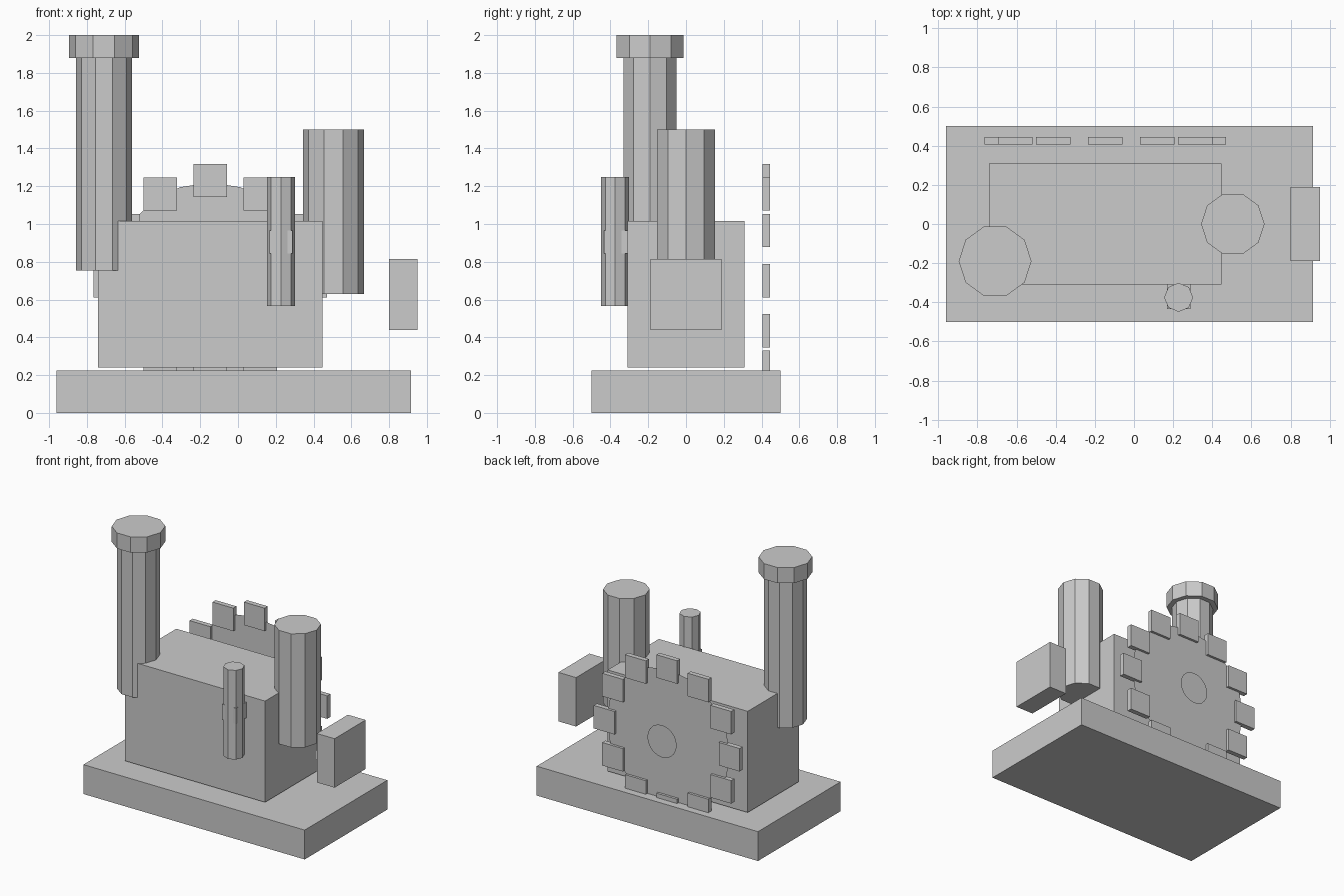
import bpy
import math

if "Cube" in bpy.data.objects:
    bpy.data.objects.remove(bpy.data.objects["Cube"])


def box(name, x, y, z):
    """Box from (min, max) ranges."""
    bpy.ops.mesh.primitive_cube_add(
        size=1, location=[(r[0] + r[1]) / 2 for r in (x, y, z)])
    ob = bpy.context.object
    ob.name = name
    ob.scale = [r[1] - r[0] for r in (x, y, z)]
    bpy.ops.object.transform_apply(location=False, rotation=False, scale=True)
    return ob


def column(name, x, y, radius, z0, z1, sides):
    """Upright prism with a corner pointing along x."""
    bpy.ops.mesh.primitive_cylinder_add(
        vertices=sides, radius=radius, depth=z1 - z0,
        location=(x, y, (z0 + z1) / 2),
        rotation=(0, 0, math.pi / 2))
    bpy.context.object.name = name


def plate(name, x, y, z, radius, sides):
    """Thin flat disc facing the back."""
    bpy.ops.mesh.primitive_circle_add(
        vertices=sides, radius=radius, fill_type='NGON',
        location=(x, y, z), rotation=(-math.pi / 2, 0, 0))
    bpy.context.object.name = name


# Base and main body
box("base", (-0.96, 0.915), (-0.5, 0.5), (0, 0.225))
box("body", (-0.74, 0.447), (-0.31, 0.31), (0.24, 1.015))
box("side_block", (0.80, 0.95), (-0.188, 0.188), (0.44, 0.815))

# Chimney with its cap, boiler and small pipe
column("chimney", -0.71, -0.19, 0.148, 0.755, 1.88, 10)
column("chimney_cap", -0.71, -0.19, 0.186, 1.88, 2.0, 10)
column("boiler", 0.505, 0, 0.162, 0.63, 1.5, 10)
column("pipe", 0.228, -0.375, 0.074, 0.567, 1.25, 8)
box("pipe_bracket", (0.168, 0.288), (-0.435, -0.31), (0.845, 0.965))

# Gear wheel at the back: flat disc, hub plate and upright square teeth
GX, GY, GZ, GR = -0.147, 0.425, 0.70, 0.53
plate("gear_disc", GX, GY, GZ, 0.52, 20)
plate("gear_hub", GX, 0.5, GZ, 0.124, 20)
for i in range(12):
    a = i * math.pi / 6
    cx, cz = GX + GR * math.cos(a), GZ + GR * math.sin(a)
    box(f"gear_tooth_{i + 1}", (cx - 0.088, cx + 0.088),
        (GY - 0.019, GY + 0.019), (cz - 0.088, cz + 0.088))
